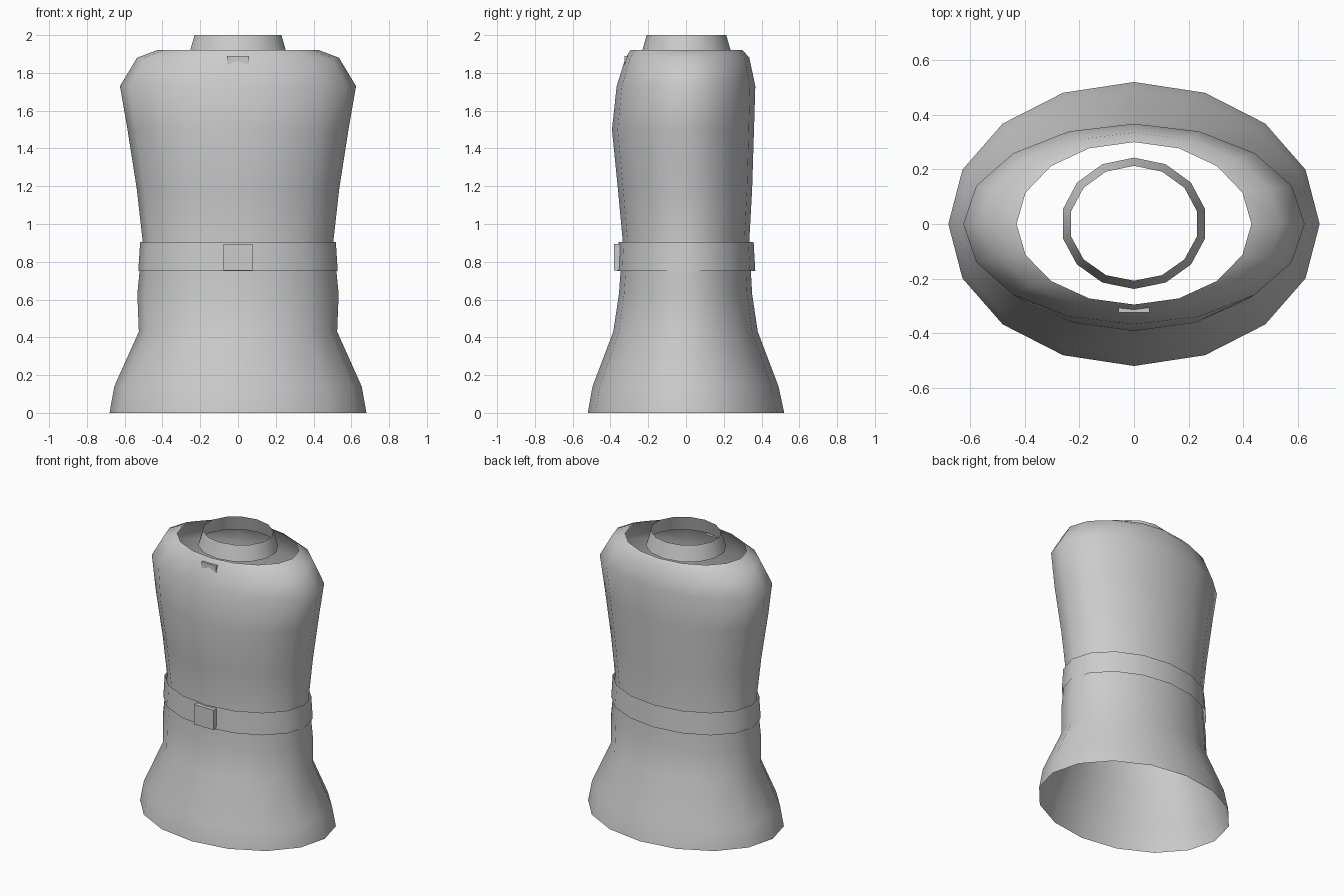
import bpy, bmesh
from math import sin, cos, tau

cube = bpy.data.objects.get("Cube")
if cube:
    bpy.data.objects.remove(cube)

# Single plain cloth colour
cloth = bpy.data.materials.new("light grey")
cloth.use_nodes = True
cloth.diffuse_color = (0.6, 0.6, 0.6, 1)
cloth.node_tree.nodes["Principled BSDF"].inputs["Base Color"].default_value = (0.6, 0.6, 0.6, 1)


def finish(name, bm, smooth):
    mesh = bpy.data.meshes.new(name)
    bm.to_mesh(mesh)
    bm.free()
    mesh.materials.append(cloth)
    for poly in mesh.polygons:
        poly.use_smooth = smooth
    obj = bpy.data.objects.new(name, mesh)
    bpy.context.collection.objects.link(obj)
    return obj


def loft(name, rings, sides):
    """Open shell through elliptical rings: (z, half width, front depth, back depth)."""
    bm = bmesh.new()
    loops = []
    for z, rx, front, back in rings:
        loop = []
        for i in range(sides):
            a = tau * i / sides
            depth = back if cos(a) > 0 else front
            loop.append(bm.verts.new((-rx * sin(a), depth * cos(a), z)))
        loops.append(loop)
    for low, high in zip(loops, loops[1:]):
        for i in range(sides):
            j = (i + 1) % sides
            bm.faces.new((low[i], low[j], high[j], high[i]))
    return finish(name, bm, True)


def box(name, low, high):
    bm = bmesh.new()
    bmesh.ops.create_cube(bm, size=1)
    for v in bm.verts:
        v.co = [(a + b) / 2 + c * (b - a) for a, b, c in zip(low, high, v.co)]
    return finish(name, bm, False)


# Sleeveless garment: flared skirt, narrow waist, rounded shoulders
loft("tunic_body", [
    (0.00, 0.68, 0.52, 0.52),
    (0.14, 0.655, 0.495, 0.49),
    (0.43, 0.525, 0.385, 0.38),
    (0.63, 0.533, 0.355, 0.35),
    (0.91, 0.505, 0.335, 0.335),
    (1.18, 0.535, 0.36, 0.35),
    (1.50, 0.585, 0.392, 0.36),
    (1.73, 0.625, 0.367, 0.367),
    (1.88, 0.535, 0.32, 0.335),
    (1.92, 0.43, 0.295, 0.30),
], 16)

# Belt band standing just off the waist
loft("belt", [(0.75, 0.528, 0.365, 0.367), (0.905, 0.518, 0.358, 0.358)], 16)

# Free-standing tapered collar
loft("collar", [(1.895, 0.267, 0.238, 0.243), (2.0, 0.236, 0.208, 0.213)], 14)

# Buckle and neck clasp
box("belt_buckle", (-0.077, -0.382, 0.755), (0.077, -0.35, 0.895))
box("neck_clasp", (-0.057, -0.325, 1.84), (0.057, -0.305, 1.89))
